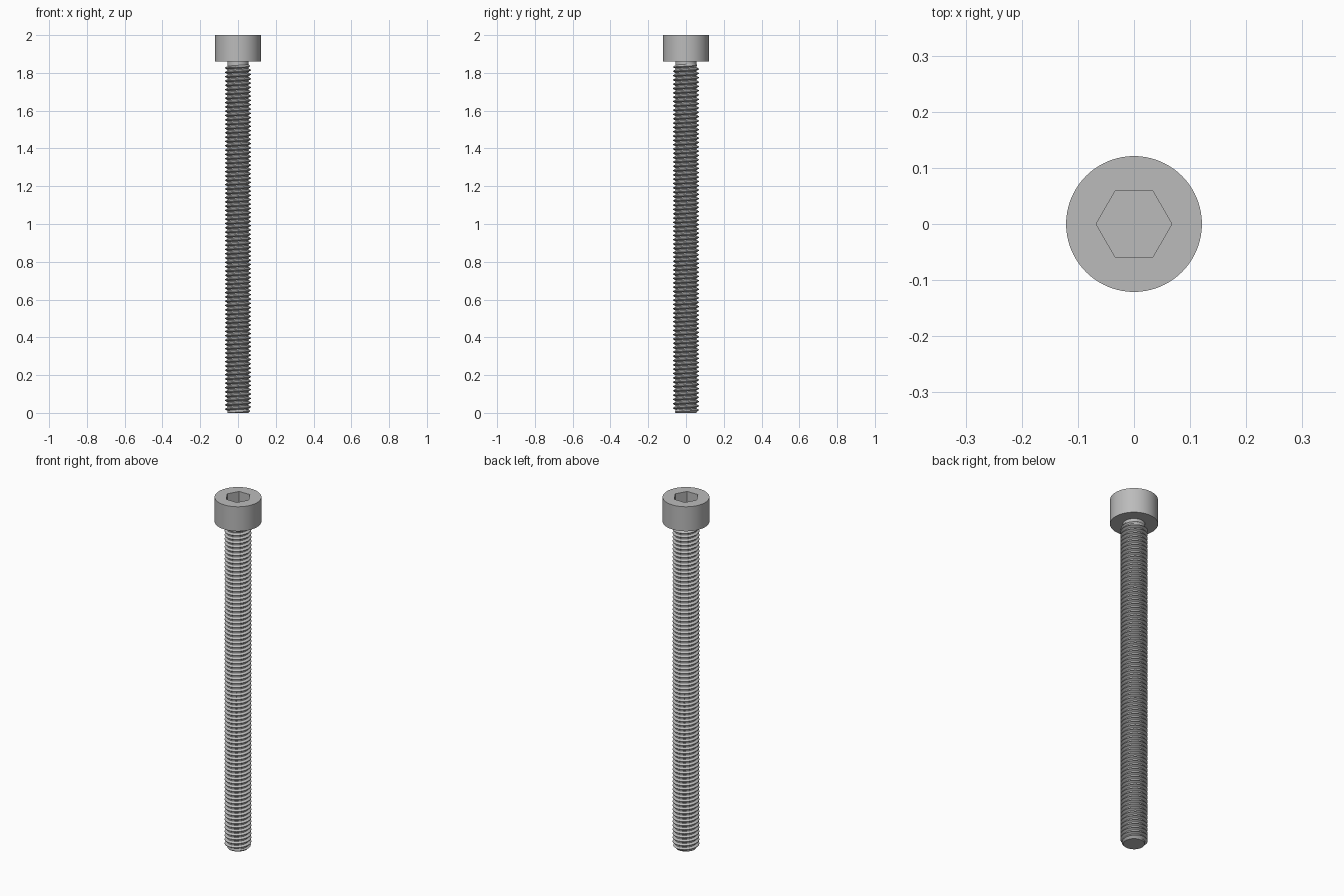
import bpy, bmesh, math

if "Cube" in bpy.data.objects:
    bpy.data.objects.remove(bpy.data.objects["Cube"])

TOP, HEAD_BASE = 2.0, 1.86
HEAD_R, HEX_R, HEX_DEPTH = 0.121, 0.0675, 0.072
CREST_R, ROOT_R, PITCH = 0.069, 0.0565, 0.02286

# Steel material
steel = bpy.data.materials.new("steel grey")
steel.use_nodes = True
colour = (0.5, 0.5, 0.5, 1)
steel.diffuse_color = colour
steel.node_tree.nodes["Principled BSDF"].inputs["Base Color"].default_value = colour


def finish(bm, name, angle):
    bmesh.ops.recalc_face_normals(bm, faces=bm.faces)
    mesh = bpy.data.meshes.new(name)
    bm.to_mesh(mesh)
    bm.free()
    mesh.materials.append(steel)
    obj = bpy.data.objects.new(name, mesh)
    bpy.context.collection.objects.link(obj)
    bpy.ops.object.select_all(action="DESELECT")
    obj.select_set(True)
    bpy.context.view_layer.objects.active = obj
    bpy.ops.object.shade_smooth_by_angle(angle=math.radians(angle))
    return obj


def ring(bm, radius, z, sides):
    return [bm.verts.new((radius * math.cos(math.tau * i / sides),
                          radius * math.sin(math.tau * i / sides), z))
            for i in range(sides)]


def bridge(bm, low, high):
    n = len(low)
    for i in range(n):
        j = (i + 1) % n
        bm.faces.new((low[i], low[j], high[j], high[i]))


def loop_edges(bm, verts):
    return [bm.edges.get((v, verts[i - 1])) for i, v in enumerate(verts)]


# Cylindrical head with a hexagonal socket
bm = bmesh.new()
base, rim = ring(bm, HEAD_R, HEAD_BASE, 96), ring(bm, HEAD_R, TOP, 96)
floor, mouth = ring(bm, HEX_R, TOP - HEX_DEPTH, 6), ring(bm, HEX_R, TOP, 6)
bridge(bm, base, rim)
bridge(bm, floor, mouth)
bm.faces.new(base)
bm.faces.new(floor)
bmesh.ops.triangle_fill(bm, use_beauty=True,
                        edges=loop_edges(bm, rim) + loop_edges(bm, mouth))
finish(bm, "socket_head", 30)


# Radius limit: chamfered tip at the bottom, plain neck under the head
def limit(z):
    neck = ROOT_R + max(0, HEAD_BASE - 0.016 - z)
    return min(0.054 + z, neck)


# Threaded shank: a thread profile swept along a right-handed helix
SEGMENTS = 48
profile = [(0, ROOT_R), (0.31, CREST_R), (0.44, CREST_R), (0.75, ROOT_R)]
turns = math.ceil(HEAD_BASE / PITCH) + 3
bm = bmesh.new()
sweep = []
for i in range(turns * SEGMENTS + 1):
    turn = i / SEGMENTS - 2
    a = math.tau * turn
    section = []
    for offset, radius in profile:
        z = min(max((turn + offset) * PITCH, 0), HEAD_BASE)
        r = min(radius, limit(z))
        section.append(bm.verts.new((r * math.cos(a), r * math.sin(a), z)))
    sweep.append(section)
for i in range(len(sweep) - 1):
    strip = [(sweep[i][k], sweep[i + 1][k]) for k in range(len(profile))]
    if i + 1 + SEGMENTS < len(sweep):
        strip.append((sweep[i + SEGMENTS][0], sweep[i + 1 + SEGMENTS][0]))
    for (a, b), (c, d) in zip(strip, strip[1:]):
        bm.faces.new((a, b, d, c))
bmesh.ops.remove_doubles(bm, verts=bm.verts, dist=1e-5)
wire = [e for e in bm.edges if not e.link_faces]
bmesh.ops.delete(bm, geom=wire, context="EDGES")
# Flat end of the tip
bmesh.ops.holes_fill(bm, edges=[e for e in bm.edges if e.is_boundary], sides=0)
finish(bm, "threaded_shank", 30)
